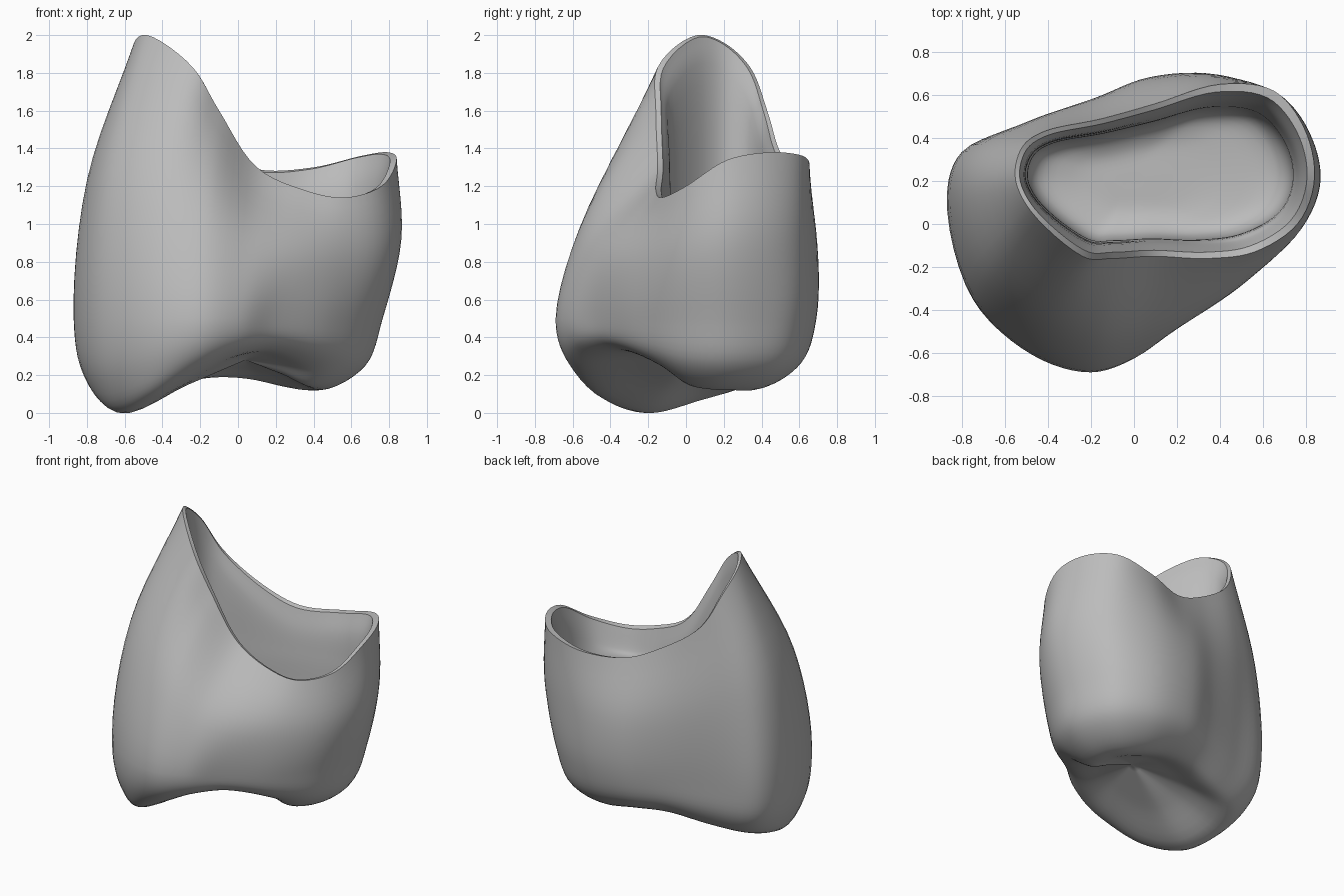
import bpy, bmesh
from mathutils import Vector

cube = bpy.data.objects.get("Cube")
if cube:
    bpy.data.objects.remove(cube, do_unlink=True)

AROUND = 6   # steps between outline points
DOWN = 6     # steps between levels
BELLY_Z = 0.5

# Outlines, all with matching points, running from the right side round the back
rim = [(-.55, .2, 1.96), (-.53, .34, 1.83), (-.42, .43, 1.6), (-.15, .49, 1.4),
       (.1, .56, 1.29), (.4, .65, 1.3), (.65, .62, 1.36), (.79, .45, 1.38),
       (.84, .22, 1.34), (.76, 0, 1.2), (.56, -.13, 1.14), (.35, -.16, 1.18),
       (.1, -.15, 1.3), (-.1, -.16, 1.6), (-.24, -.15, 1.83), (-.48, .06, 2)]
shoulder = [(-.8, .16), (-.74, .34), (-.48, .48), (-.18, .58), (.08, .67), (.4, .69),
            (.67, .6), (.81, .43), (.865, .2), (.78, -.02), (.55, -.24), (.29, -.41),
            (.06, -.5), (-.17, -.53), (-.44, -.45), (-.7, -.22)]
belly = [(-.87, .12), (-.8, .33), (-.5, .45), (-.2, .56), (.07, .67), (.38, .68),
         (.62, .57), (.73, .39), (.765, .18), (.69, -.04), (.49, -.27), (.19, -.48),
         (.01, -.62), (-.2, -.69), (-.47, -.61), (-.75, -.35)]
crest = [(-.7, .08, .07), (-.63, .23, .11), (-.4, .33, .15), (-.14, .39, .19),
         (.06, .42, .18), (.25, .41, .14), (.37, .35, .12), (.43, .26, .12),
         (.44, .13, .125), (.4, .01, .15), (.37, -.13, .25), (.17, -.36, .34),
         (-.03, -.5, .31), (-.22, -.53, .22), (-.45, -.46, .09), (-.62, -.22, 0)]


def spline(p, f):
    """Smooth curve from p[1] to p[2], with knots spaced by distance."""
    k = [0]
    for i in range(3):
        k.append(k[-1] + max((p[i + 1] - p[i]).length, .001) ** .5)
    t = k[1] + f * (k[2] - k[1])

    def mix(a, b, i, j):
        return a.lerp(b, (t - k[i]) / (k[j] - k[i]))
    a, b, c = (mix(p[i], p[i + 1], i, i + 1) for i in range(3))
    return mix(mix(a, b, 0, 2), mix(b, c, 1, 3), 1, 2)


def smooth_loop(points):
    n = len(points)
    return [spline([points[(i + k) % n] for k in (-1, 0, 1, 2)], s / AROUND)
            for i in range(n) for s in range(AROUND)]


def smooth_path(points):
    ends = [2 * points[0] - points[1]] + points + [2 * points[-1] - points[-2]]
    path = [spline(ends[i:i + 4], s / DOWN)
            for i in range(len(points) - 1) for s in range(DOWN)]
    return path + [points[-1]]


def toward(p, centre, sx, sy, z):
    return Vector((centre.x + (p.x - centre.x) * sx, centre.y + (p.y - centre.y) * sy, z))


rim = smooth_loop([Vector(p) for p in rim])
crest = smooth_loop([Vector(p) for p in crest])
belly = smooth_loop([Vector((x, y, BELLY_Z)) for x, y in belly])
shoulder = smooth_loop([Vector((x, y, 0)) for x, y in shoulder])
pit = Vector((.04, .03, .28))
floor = Vector((-.03, .2, .54))

columns = []
for a, m, b, c in zip(rim, shoulder, belly, crest):
    # Outer wall, rounded edge and biting surface
    m.z = (a.z + BELLY_Z) / 2
    edge = c.lerp(b, .72)
    edge.z = c.z + (BELLY_Z - c.z) * .34
    slope = c.lerp(pit, .5)
    slope.z = c.z * .5 + pit.z * .5
    outer = smooth_path([a, m, b, edge, c, slope, pit])
    # Thin lip and tapering hollow inside
    lip = toward(a, floor, .96, .92, a.z - .01)
    inner = smooth_path([lip, toward(a, floor, .92, .82, a.z - .15),
                         toward(a, floor, .89, .77, .95), toward(a, floor, .83, .7, .62),
                         toward(a, floor, .5, .45, .55), floor])
    columns.append(inner[::-1] + outer)

bm = bmesh.new()
grid = [[bm.verts.new(p) for p in col] for col in columns]
for i, col in enumerate(grid):
    nxt = grid[(i + 1) % len(grid)]
    for j in range(len(col) - 1):
        bm.faces.new((col[j], nxt[j], nxt[j + 1], col[j + 1]))
bmesh.ops.remove_doubles(bm, verts=bm.verts, dist=.0005)
bmesh.ops.recalc_face_normals(bm, faces=bm.faces)
mesh = bpy.data.meshes.new("tooth_crown")
bm.to_mesh(mesh)
bm.free()

crown = bpy.data.objects.new("tooth_crown", mesh)
bpy.context.collection.objects.link(crown)

grey = bpy.data.materials.new("plain grey")
grey.use_nodes = True
colour = (.5, .5, .5, 1)
grey.diffuse_color = colour
grey.node_tree.nodes["Principled BSDF"].inputs["Base Color"].default_value = colour
mesh.materials.append(grey)

bpy.ops.object.select_all(action='DESELECT')
crown.select_set(True)
bpy.context.view_layer.objects.active = crown
bpy.ops.object.shade_smooth_by_angle(angle=.7)
